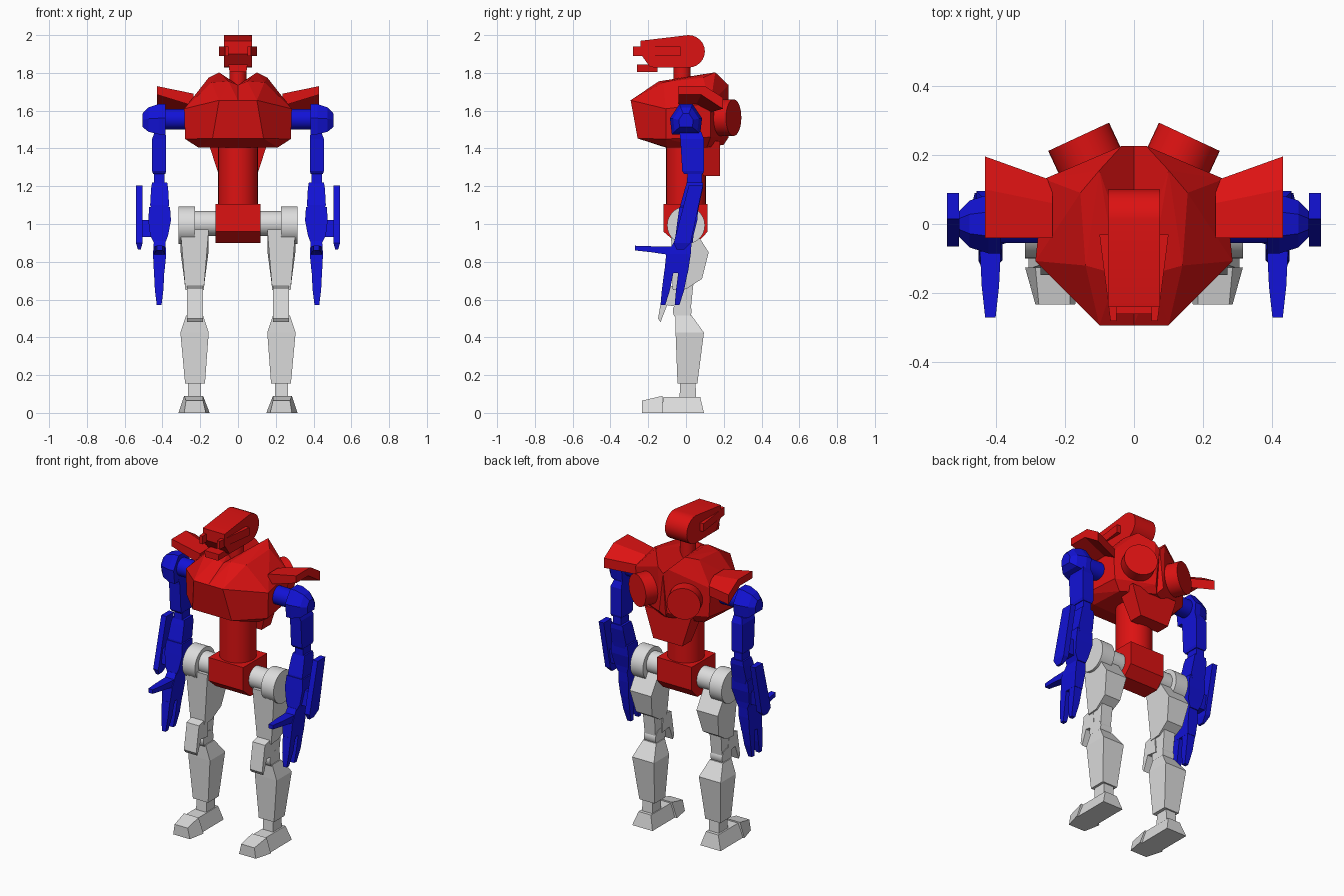
import bpy, bmesh, math
from mathutils import Vector, Matrix

cube = bpy.data.objects.get("Cube")
if cube:
    bpy.data.objects.remove(cube, do_unlink=True)


def material(name, rgb):
    m = bpy.data.materials.new(name)
    m.use_nodes = True
    m.diffuse_color = (*rgb, 1)
    m.node_tree.nodes["Principled BSDF"].inputs["Base Color"].default_value = (*rgb, 1)
    return m


RED = material("body red", (0.72, 0.006, 0.006))
BLUE = material("arm blue", (0.006, 0.006, 0.68))
GREY = material("leg light grey", (0.72, 0.72, 0.72))


def finish(name, bm, mat, smooth=False):
    bmesh.ops.recalc_face_normals(bm, faces=bm.faces[:])
    me = bpy.data.meshes.new(name)
    bm.to_mesh(me)
    bm.free()
    me.materials.append(mat)
    if smooth:
        me.shade_smooth()
        me.set_sharp_from_angle(angle=math.radians(35))
    ob = bpy.data.objects.new(name, me)
    bpy.context.collection.objects.link(ob)
    return ob


def loft(name, rings, mat, smooth=False):
    """Skin a list of equally long rings and cap both ends."""
    bm = bmesh.new()
    vs = [[bm.verts.new(p) for p in r] for r in rings]
    n = len(vs[0])
    for a, b in zip(vs, vs[1:]):
        for i in range(n):
            j = (i + 1) % n
            bm.faces.new((a[i], a[j], b[j], b[i]))
    bm.faces.new(vs[0])
    bm.faces.new(vs[-1])
    return finish(name, bm, mat, smooth)


def stack(name, mat, s, *levels):
    """Rectangular sections: z, x0, x1, y0, y1."""
    return loft(name, [[(s * x0, y0, z), (s * x1, y0, z), (s * x1, y1, z), (s * x0, y1, z)]
                       for z, x0, x1, y0, y1 in levels], mat)


def prism(name, mat, s, profile, x0, x1, smooth=False):
    """Side profile (y, z) extruded along x."""
    return loft(name, [[(s * x, y, z) for y, z in profile] for x in (x0, x1)], mat, smooth)


def cylinder(name, mat, start, end, r, sides=32):
    a, b = Vector(start), Vector(end)
    bm = bmesh.new()
    turn = (b - a).to_track_quat('Z', 'Y').to_matrix().to_4x4()
    bmesh.ops.create_cone(bm, cap_ends=True, segments=sides, radius1=r, radius2=r,
                          depth=(b - a).length,
                          matrix=Matrix.Translation((a + b) / 2) @ turn)
    return finish(name, bm, mat, True)


# Chest: one faceted half, mirrored, leaving a valley between two shoulder peaks
half = [(0, -.293, 1.655), (.1, -.293, 1.655), (0, -.256, 1.453), (.135, -.256, 1.453),
        (0, -.108, 1.405), (.21, -.1, 1.405), (.2, .11, 1.405), (0, .2, 1.42),
        (.285, -.107, 1.61), (.28, -.107, 1.45), (.26, .13, 1.64), (.25, .13, 1.46),
        (.035, .226, 1.735), (.027, .226, 1.46), (0, .226, 1.7), (.1, .155, 1.803),
        (.155, .09, 1.775), (.05, -.145, 1.755), (.14, -.12, 1.75), (0, -.145, 1.735)]
bm = bmesh.new()
for p in half:
    bm.verts.new(p)
bmesh.ops.convex_hull(bm, input=bm.verts[:])
bmesh.ops.delete(bm, geom=[f for f in bm.faces if all(abs(v.co.x) < 1e-4 for v in f.verts)],
                 context='FACES')
bmesh.ops.dissolve_limit(bm, angle_limit=math.radians(3), verts=bm.verts[:], edges=bm.edges[:])
chest = finish("chest", bm, RED)
chest.modifiers.new("mirror", 'MIRROR')

# Head, jaw, neck
arc = [(.012 + .088 * math.cos(t), 1.914 + .086 * math.sin(t))
       for t in (math.radians(90 - 15 * i) for i in range(13))]
prism("head", RED, 1, [(-.24, 1.97)] + arc + [(-.19, 1.83), (-.24, 1.9)], -.075, .075, True)
stack("jaw", RED, 1, (1.805, -.045, .045, -.26, -.15), (1.845, -.05, .05, -.26, -.15))
cylinder("neck", RED, (0, -.02, 1.68), (0, -.02, 1.86), .045)

# Waist, hips, lower back plate
cylinder("waist", RED, (0, 0, 1.08), (0, 0, 1.43), .105)
prism("hip_block", RED, 1, [(-.12, 1.105), (.115, 1.105), (.115, .96), (.06, .9),
                            (-.05, .9), (-.12, .96)], -.12, .12)
stack("lower_back_plate", RED, 1, (1.255, -.1, .1, .09, .18), (1.44, -.16, .16, .06, .18))

for s, side in ((1, "left"), (-1, "right")):
    def n(part):
        return side + "_" + part

    # Head side bar, wing, back thruster
    loft(n("head_bar"), [[(s * x, y, z) for x, y in ((.05, -.28), (.068, -.28), (.1, -.03), (.05, -.03))]
                         for z in (1.89, 1.94)], RED)
    outer = [(-.04, 1.73), (.1, 1.73), (.195, 1.67), (.195, 1.61), (.08, 1.685), (-.04, 1.685)]
    inner = [(-.04, 1.69), (.06, 1.69), (.125, 1.65), (.125, 1.59), (.05, 1.625), (-.04, 1.625)]
    loft(n("wing"), [[(s * x, y, z) for y, z in ring]
                     for x, ring in ((.235, inner), (.43, outer))], RED)
    cylinder(n("thruster"), RED, (s * .08, .08, 1.563), (s * .16, .252, 1.563), .097)

    # Shoulder
    cylinder(n("shoulder_axle"), BLUE, (s * .2, 0, 1.555), (s * .41, 0, 1.555), .055)
    cap = [(-.075, 1.475), (.075, 1.475), (.085, 1.56), (.035, 1.635), (-.035, 1.635), (-.085, 1.56)]
    loft(n("shoulder_cap"), [[(s * x, y * k, 1.545 + (z - 1.545) * k) for y, z in cap]
                             for x, k in ((.385, 1), (.42, 1), (.475, .8), (.505, .45))], BLUE)

    # Upper arm, elbow, forearm
    stack(n("upper_arm"), BLUE, s, (1.49, .385, .44, -.035, .08), (1.45, .38, .455, -.03, .095),
          (1.28, .38, .455, -.02, .095), (1.265, .385, .45, -.01, .09))
    stack(n("elbow"), BLUE, s, (1.28, .39, .445, .01, .085), (1.18, .39, .445, 0, .085))
    stack(n("upper_forearm"), BLUE, s, (1.22, .375, .455, .005, .09), (1.19, .37, .46, -.005, .09),
          (1.1, .365, .465, -.03, .07), (1.05, .385, .445, -.035, .06))
    stack(n("lower_forearm"), BLUE, s, (1.09, .36, .47, -.035, .065), (1.02, .355, .475, -.045, .06),
          (.94, .37, .465, -.055, .04), (.9, .385, .445, -.06, .035))

    # Forearm shield and its bracket
    stack(n("shield_bracket"), BLUE, s, (.93, .45, .515, -.035, .02), (1.02, .45, .515, -.02, .035))
    stack(n("forearm_shield"), BLUE, s, (.865, .515, .53, -.05, -.01), (.9, .505, .54, -.065, .025),
          (1.205, .505, .54, .015, .09))

    # Hand with forward thumb and hanging fingers
    stack(n("palm"), BLUE, s, (.91, .385, .445, -.06, .03), (.84, .38, .45, -.105, .025),
          (.74, .39, .445, -.115, .01))
    loft(n("thumb"), [[(s * x, y, z) for x, z in ((.415 - w, b), (.415 + w, b), (.415 + w, t), (.415 - w, t))]
                      for y, w, b, t in ((-.08, .03, .835, .88), (-.18, .025, .85, .882),
                                         (-.27, .015, .86, .885))], BLUE)
    for label, dy in (("front_finger", 0), ("back_finger", .075)):
        stack(n(label), BLUE, s, (.75, .39, .445, -.115 + dy, -.065 + dy),
              (.65, .395, .44, -.128 + dy, -.085 + dy), (.57, .405, .43, -.135 + dy, -.11 + dy))

    # Hip joint
    cylinder(n("hip_axle"), GREY, (s * .1, 0, 1.003), (s * .24, 0, 1.003), .066)
    cylinder(n("hip_disc"), GREY, (s * .228, 0, .993), (s * .315, 0, .993), .1)

    # Thigh tapering toward the knee
    thigh = prism(n("thigh"), GREY, s, [(-.08, .97), (.05, .96), (.12, .85), (.085, .71),
                                        (0, .655), (-.07, .65)], .155, .305)
    for v in thigh.data.vertices:
        k = 1 - .35 * max(0, min(1, (.86 - v.co.z) / .2))
        v.co.x = s * .23 + (v.co.x - s * .23) * k

    # Knee and kneepad
    stack(n("knee_link"), GREY, s, (.69, .19, .27, -.06, .04), (.5, .195, .265, -.05, .02))
    cylinder(n("knee_disc"), GREY, (s * .19, -.02, .54), (s * .27, -.02, .54), .05)
    prism(n("kneepad"), GREY, s, [(-.04, .68), (-.12, .66), (-.148, .5), (-.135, .48),
                                  (-.1, .57), (-.03, .56)], .185, .27)

    # Shin, ankle, foot
    stack(n("shin"), GREY, s, (.515, .185, .275, -.055, .03), (.425, .155, .305, -.055, .095),
          (.155, .175, .28, -.045, .06))
    stack(n("ankle"), GREY, s, (.16, .195, .265, -.03, .05), (.07, .195, .265, -.035, .055))
    stack(n("foot"), GREY, s, (0, .165, .305, -.13, .095), (.085, .19, .275, -.12, .075))
    loft(n("toe"), [[(s * x, y, z) for x, z in ((a, 0), (b, 0), (d, t), (c, t))]
                    for y, a, b, c, d, t in ((-.125, .15, .315, .185, .285, .09),
                                             (-.232, .17, .285, .185, .275, .065))], GREY)
